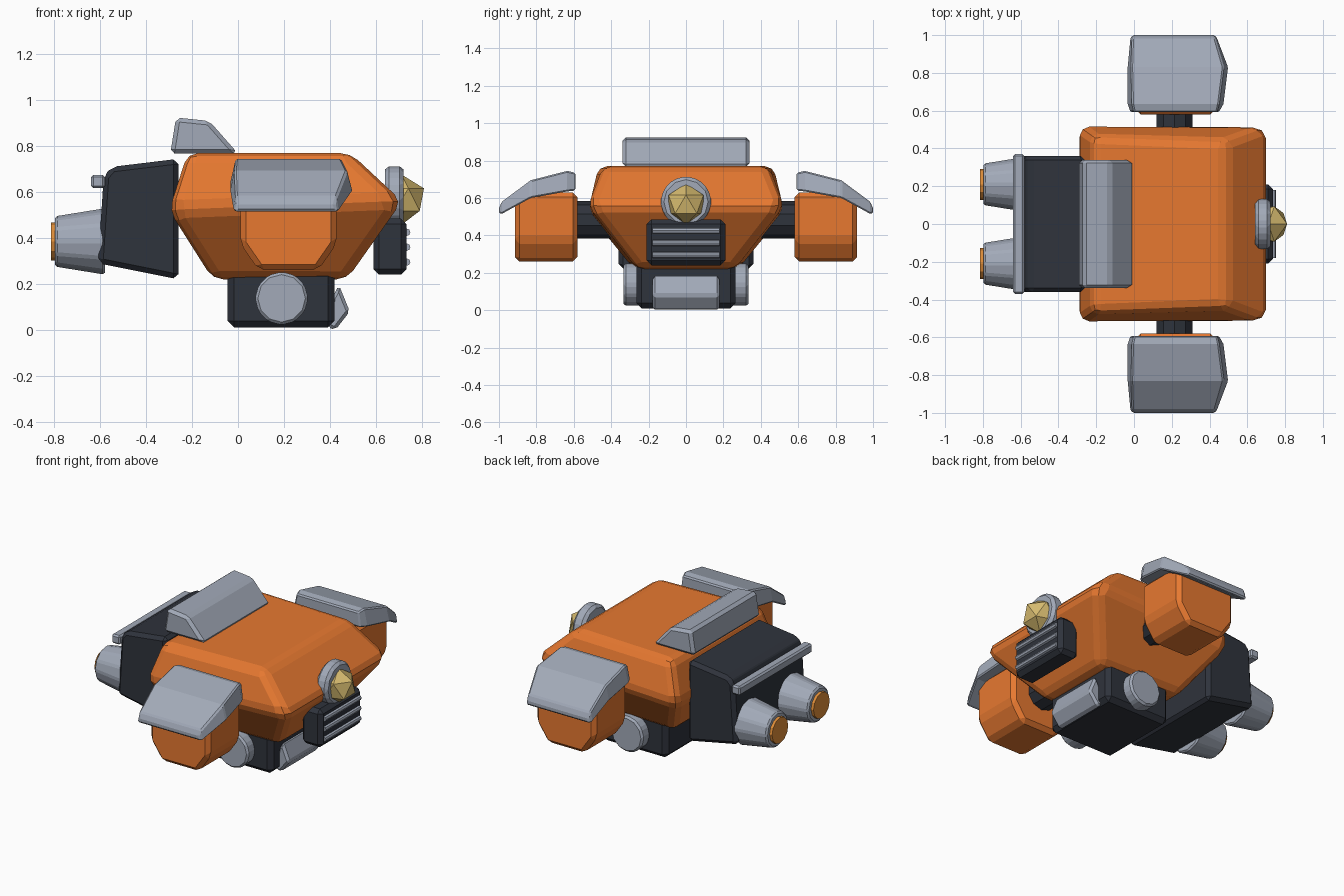
import bpy, bmesh, math
from mathutils import Matrix, Vector

if "Cube" in bpy.data.objects:
    bpy.data.objects.remove(bpy.data.objects["Cube"])


def material(name, rgb):
    m = bpy.data.materials.new(name)
    m.diffuse_color = (*rgb, 1)
    m.use_nodes = True
    m.node_tree.nodes["Principled BSDF"].inputs["Base Color"].default_value = m.diffuse_color
    return m


ORANGE = material("orange_paint", (0.80, 0.19, 0.03))
DARK = material("dark_metal", (0.028, 0.033, 0.045))
GREY = material("grey_metal", (0.36, 0.40, 0.48))
GOLD = material("gold_glass", (0.68, 0.50, 0.16))
GLOW = material("amber_glow", (0.75, 0.27, 0.04))


def finish(name, bm, mat, bevel=0, segments=1):
    bmesh.ops.recalc_face_normals(bm, faces=bm.faces)
    me = bpy.data.meshes.new(name)
    bm.to_mesh(me)
    bm.free()
    me.materials.append(mat)
    ob = bpy.data.objects.new(name, me)
    bpy.context.collection.objects.link(ob)
    if bevel:
        b = ob.modifiers.new("bevel", 'BEVEL')
        b.width, b.segments = bevel, segments
        b.limit_method = 'ANGLE'
        b.angle_limit = math.radians(28)
    return ob


def loft(name, rings, mat, bevel=0, segments=1):
    """Skin between rings of equal point count, capped at both ends."""
    bm = bmesh.new()
    rows = [[bm.verts.new(p) for p in r] for r in rings]
    n = len(rows[0])
    for a, b in zip(rows, rows[1:]):
        for i in range(n):
            j = (i + 1) % n
            bm.faces.new((a[i], a[j], b[j], b[i]))
    bm.faces.new(rows[0])
    bm.faces.new(rows[-1])
    return finish(name, bm, mat, bevel, segments)


def extrude_y(name, profile, y0, y1, mat, bevel=0):
    """Extrude an xz profile across y."""
    return loft(name, [[(x, y, z) for x, z in profile] for y in (y0, y1)], mat, bevel)


def box(name, x0, x1, y0, y1, z0, z1, mat, bevel=0):
    return extrude_y(name, [(x0, z0), (x1, z0), (x1, z1), (x0, z1)], y0, y1, mat, bevel)


def cone(name, start, end, r0, r1, sides, mat, bevel=0):
    """Round part running from start to end."""
    a, b = Vector(start), Vector(end)
    d = b - a
    rot = Vector((0, 0, 1)).rotation_difference(d).to_matrix().to_4x4()
    bm = bmesh.new()
    bmesh.ops.create_cone(bm, cap_ends=True, segments=sides, radius1=r0, radius2=r1,
                          depth=d.length, matrix=Matrix.Translation((a + b) / 2) @ rot)
    return finish(name, bm, mat, bevel)


# Main hull: z, back x, front x, back half width, front half width
hull = [(0.22, 0.22, -0.11, 0.475, 0.28, 0.26),
        (0.52, 0.56, -0.30, 0.715, 0.525, 0.525),
        (0.77, 0.77, -0.22, 0.49, 0.47, 0.44)]
loft("body_hull", [[(xb, -wb, zb), (xf, -wf, zf), (xf, wf, zf), (xb, wb, zb)]
                   for zb, zf, xb, xf, wb, wf in hull], ORANGE, 0.045, 2)

# Backpack with rail and thrusters
extrude_y("backpack", [(-0.26, 0.22), (-0.26, 0.745), (-0.55, 0.71), (-0.585, 0.67),
                       (-0.61, 0.29)], -0.36, 0.36, DARK, 0.022)
box("backpack_rail", -0.64, -0.58, -0.37, 0.37, 0.617, 0.675, GREY, 0.01)
for side, s in (("left", 1), ("right", -1)):
    y = 0.21 * s
    cone(f"thruster_{side}", (-0.58, y, 0.385), (-0.797, y, 0.385), 0.147, 0.112, 12, GREY, 0.01)
    cone(f"thruster_glow_{side}", (-0.78, y, 0.385), (-0.815, y, 0.385), 0.082, 0.082, 12, GLOW)

# Top spoiler
extrude_y("top_spoiler", [(-0.295, 0.768), (-0.27, 0.925), (-0.125, 0.91), (0.0, 0.768)],
          -0.34, 0.34, GREY, 0.018)

# Base block, front toe plate and side discs
box("base_block", -0.045, 0.42, -0.265, 0.265, 0.01, 0.26, DARK, 0.028)
extrude_y("toe_plate", [(0.39, 0.01), (0.425, 0.0), (0.487, 0.08), (0.44, 0.195), (0.41, 0.14)],
          -0.18, 0.18, GREY, 0.014)

# Shoulder pad stations: y, low z, high z, low x range, high x range
pad = [(0.592, 0.64, 0.735, -0.02, 0.45, 0.0, 0.44),
       (0.635, 0.635, 0.745, -0.035, 0.475, -0.01, 0.45),
       (0.83, 0.60, 0.695, -0.035, 0.50, -0.015, 0.475),
       (0.985, 0.515, 0.58, -0.02, 0.44, -0.01, 0.43),
       (1.0, 0.518, 0.545, -0.01, 0.43, 0.0, 0.42)]
for side, s in (("left", 1), ("right", -1)):
    cone(f"base_disc_{side}", (0.19, 0.24 * s, 0.137), (0.19, 0.333 * s, 0.137),
         0.116, 0.116, 12, GREY, 0.012)
    cone(f"shoulder_joint_{side}", (0.215, 0.4 * s, 0.483), (0.215, 0.62 * s, 0.483),
         0.1, 0.1, 10, DARK)
    extrude_y(f"arm_block_{side}", [(0.09, 0.26), (0.35, 0.26), (0.43, 0.375), (0.43, 0.63),
                                    (0.01, 0.63), (0.01, 0.375)],
              0.58 * s, 0.915 * s, ORANGE, 0.025)
    loft(f"shoulder_pad_{side}", [[(a, y * s, lo), (b, y * s, lo), (d, y * s, hi), (c, y * s, hi)]
                                  for y, lo, hi, a, b, c, d in pad], GREY, 0.016)

# Front grille
box("grille_housing", 0.59, 0.735, -0.21, 0.21, 0.24, 0.485, DARK, 0.025)
for i in range(3):
    z = 0.295 + 0.065 * i
    cone(f"grille_bar_{i + 1}", (0.735, -0.18, z), (0.735, 0.18, z), 0.016, 0.016, 8, GREY)

# Faceted front lamp
cone("lamp_ring", (0.64, 0, 0.58), (0.722, 0, 0.58), 0.137, 0.137, 12, GREY, 0.018)
bm = bmesh.new()
bmesh.ops.create_icosphere(bm, subdivisions=1, radius=0.11,
                           matrix=Matrix.Translation((0.712, 0, 0.567)))
finish("lamp_lens", bm, GOLD)
